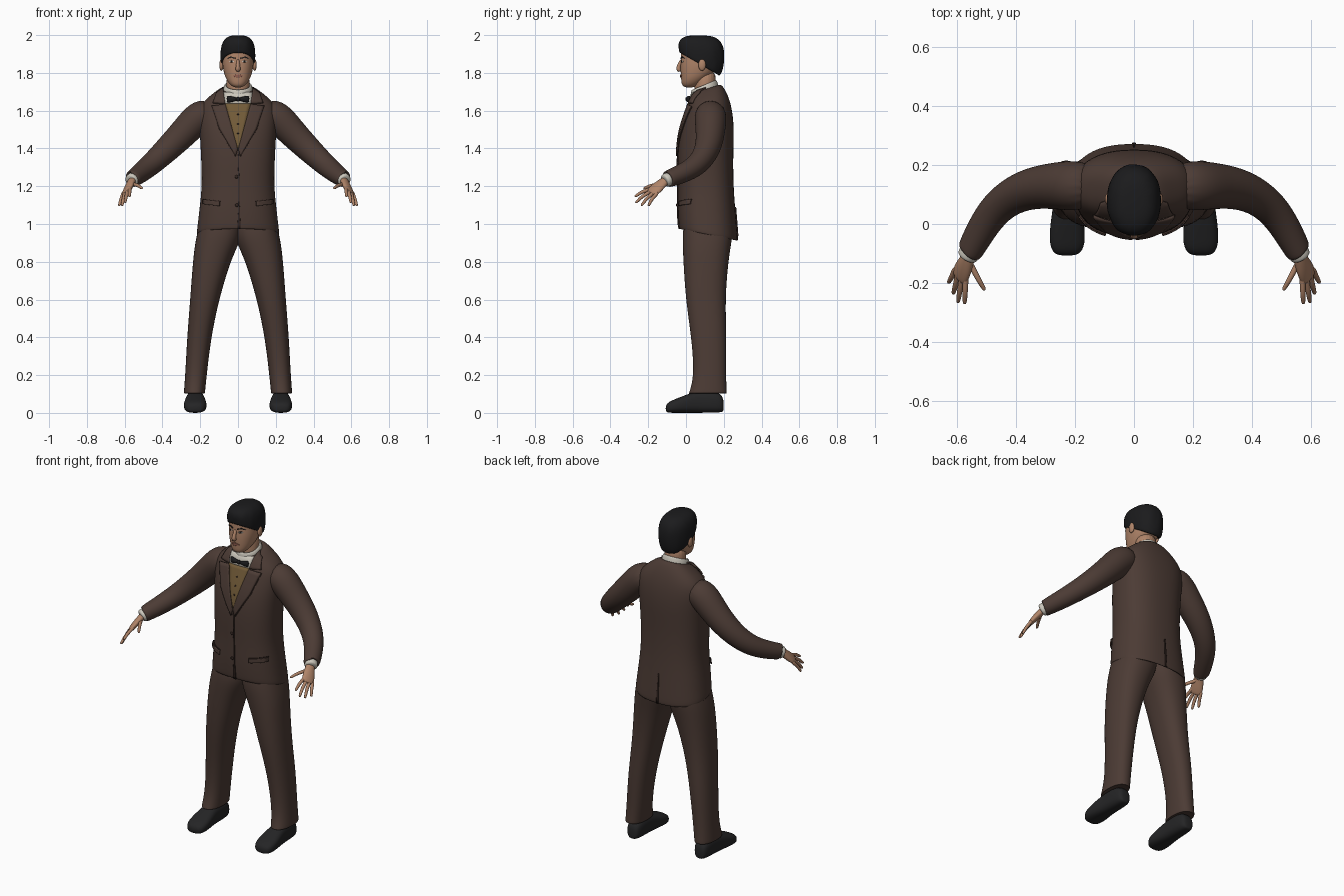
import bpy, bmesh, random
from math import cos, sin, pi, copysign
from mathutils import Vector
from mathutils.bvhtree import BVHTree

random.seed(4)
cube = bpy.data.objects.get("Cube")
if cube:
    bpy.data.objects.remove(cube, do_unlink=True)


def material(name, *rgb):
    m = bpy.data.materials.new(name)
    m.use_nodes = True
    m.diffuse_color = (*rgb, 1)
    m.node_tree.nodes["Principled BSDF"].inputs["Base Color"].default_value = (*rgb, 1)
    return m


suit = material("brown suit", .072, .044, .035)
seam = material("dark brown seam", .035, .02, .016)
skin = material("skin", .43, .23, .14)
black = material("hair black", .011, .011, .012)
leather = material("shoe leather", .018, .018, .019)
white = material("shirt white", .6, .57, .5)
gold = material("waistcoat tan", .17, .105, .04)
lip = material("lip", .3, .12, .085)


def finish(name, bm, mat, mirror=False, subdiv=2, thick=0):
    """Turn a bmesh into a smooth object with its modifiers."""
    bmesh.ops.recalc_face_normals(bm, faces=bm.faces)
    mesh = bpy.data.meshes.new(name)
    bm.to_mesh(mesh)
    bm.free()
    mesh.materials.append(mat)
    for p in mesh.polygons:
        p.use_smooth = True
    ob = bpy.data.objects.new(name, mesh)
    bpy.context.collection.objects.link(ob)
    if mirror:
        ob.modifiers.new("mirror", 'MIRROR').use_clip = False
    if subdiv:
        s = ob.modifiers.new("smooth", 'SUBSURF')
        s.levels = s.render_levels = subdiv
    if thick:
        s = ob.modifiers.new("thickness", 'SOLIDIFY')
        s.thickness, s.offset = thick, 0
    return ob


def loft(name, rings, mat, mirror=False, power=2, sides=20, caps=(True, True), jitter=0):
    """Skin a row of superellipse rings, each (centre, u axis, v axis)."""
    bm = bmesh.new()
    rows = []
    for c, u, v in rings:
        row = []
        for i in range(sides):
            a = 2 * pi * i / sides
            cu, cv = [copysign(abs(t) ** (2 / power), t) for t in (cos(a), sin(a))]
            k = 1 + random.uniform(-jitter, jitter)
            row.append(bm.verts.new(c + (u * cu + v * cv) * k))
        rows.append(row)
    for a, b in zip(rows, rows[1:]):
        for i in range(sides):
            j = (i + 1) % sides
            bm.faces.new((a[i], a[j], b[j], b[i]))
    for row, cap in zip((rows[0], rows[-1]), caps):
        if cap:
            bm.faces.new(row)
    return finish(name, bm, mat, mirror)


def level(x0, x1, y0, y1, zf, zb=None):
    """Ring lying flat, or tilted from front height zf to back height zb."""
    zb = zf if zb is None else zb
    return (Vector((x0 + x1, y0 + y1, zf + zb)) / 2, Vector((x1 - x0, 0, 0)) / 2,
            Vector((0, y1 - y0, zb - zf)) / 2)


def upright(y, x0, x1, z0, z1):
    """Ring standing across the y axis."""
    return (Vector(((x0 + x1) / 2, y, (z0 + z1) / 2)), Vector((x1 - x0, 0, 0)) / 2,
            Vector((0, 0, z1 - z0)) / 2)


def tube(name, pts, mat, mirror=True, side=None, sides=16):
    """Tube along points (x, y, z, u radius, v radius)."""
    cos_ = [Vector(p[:3]) for p in pts]
    rings = []
    for i, p in enumerate(pts):
        d = (cos_[min(i + 1, len(pts) - 1)] - cos_[max(i - 1, 0)]).normalized()
        u = (Vector(side) if side else d.cross(Vector((0, 0, 1)))).normalized()
        rings.append((cos_[i], u * p[3], u.cross(d).normalized() * p[-1]))
    return loft(name, rings, mat, mirror, sides=sides)


def blob(name, centre, radii, mat, mirror=False):
    bm = bmesh.new()
    bmesh.ops.create_uvsphere(bm, u_segments=16, v_segments=10, radius=1)
    for v in bm.verts:
        v.co = Vector(centre) + v.co * Vector(radii)
    return finish(name, bm, mat, mirror, 0)


def surface(ob):
    bpy.context.view_layer.update()
    return BVHTree.FromObject(ob, bpy.context.evaluated_depsgraph_get())


def patch(name, tree, left, right, mat, mirror=False, lift=.003, thick=.006, facing=-1, n=6):
    """Thin plate between two (x, z) edges, laid on a surface."""
    bm = bmesh.new()
    rows = []
    for s in range((len(left) - 1) * n + 1):
        k = min(s // n, len(left) - 2)
        t = s / n - k
        a, b = [Vector(e[k]).lerp(Vector(e[k + 1]), t) for e in (left, right)]
        row = []
        for i in range(n + 1):
            x, z = a.lerp(b, i / n)
            hit, normal, _, _ = tree.ray_cast(Vector((x, facing, z)), Vector((0, -facing, 0)))
            if hit is None:
                hit, normal, _, _ = tree.find_nearest(Vector((x, 0, z)))
            if normal.y * facing < 0:
                normal = -normal
            row.append(bm.verts.new(hit + normal * lift))
        rows.append(row)
    for a, b in zip(rows, rows[1:]):
        for i in range(n):
            bm.faces.new((a[i], a[i + 1], b[i + 1], b[i]))
    return finish(name, bm, mat, mirror, 0, thick)


# Jacket body, hem folded inwards and longer at the back
body = [(.20, -.02, .25, .985, .93), (.222, -.036, .275, .965, .9), (.217, -.04, .272, 1.0, .95),
        (.205, -.045, .262, 1.09, 1.07), (.191, -.042, .252, 1.2, 1.2), (.196, -.047, .25, 1.35, 1.35),
        (.203, -.036, .255, 1.48, 1.48), (.21, -.008, .25, 1.57, 1.57), (.2, .012, .237, 1.63, 1.64),
        (.14, .024, .215, 1.67, 1.7), (.085, .035, .185, 1.7, 1.745), (.065, .05, .165, 1.69, 1.73)]
jacket = loft("jacket_body", [level(-w, w, *r) for w, *r in body], suit, power=2.4, sides=28, caps=(False, True))

# Sleeves, cuffs and hands
tube("jacket_sleeves", [(.13, .13, 1.6, .075), (.21, .13, 1.57, .088), (.275, .13, 1.495, .08),
                        (.37, .12, 1.4, .071), (.465, .065, 1.31, .06), (.525, -.03, 1.262, .052),
                        (.556, -.09, 1.24, .046), (.562, -.1, 1.236, .044), (.558, -.092, 1.239, .034)], suit)
tube("shirt_cuffs", [(.545, -.075, 1.245, .036), (.562, -.104, 1.233, .037), (.569, -.116, 1.226, .036)], white)
across = (.6, .7, -.42)
tube("palms", [(.553, -.09, 1.243, .024, .02), (.565, -.12, 1.222, .027, .02), (.578, -.148, 1.197, .036, .019),
               (.59, -.175, 1.172, .037, .015), (.596, -.187, 1.16, .033, .01)], skin, side=across)
fingers = {"index": ((.572, -.195, 1.182), (.575, -.272, 1.145)), "middle": ((.586, -.19, 1.17), (.598, -.268, 1.112)),
           "ring": ((.599, -.177, 1.16), (.614, -.238, 1.096)), "little": ((.61, -.16, 1.154), (.63, -.2, 1.095)),
           "thumb": ((.553, -.14, 1.21), (.506, -.226, 1.188))}
for label, (root, tip) in fingers.items():
    a, b = Vector(root), Vector(tip)
    mid = a.lerp(b, .5) + Vector((0, -.003, .006))
    start = a + (a - b) * .25
    tube(label + "_fingers", [(*start, .010), (*a, .0105), (*mid, .0095), (*b.lerp(a, .12), .008), (*b, .005)],
         skin, sides=10)

# Trousers and shoes
leg = [(0, .19, 0, .23, 1.06), (-.025, .215, -.02, .25, .96), (-.004, .23, -.019, .24, .89),
       (.04, .24, -.015, .225, .8), (.1, .254, -.003, .208, .6), (.142, .27, .028, .216, .4),
       (.165, .28, .043, .212, .2), (.174, .287, .018, .217, .112), (.174, .287, .012, .217, .1),
       (.19, .27, .03, .2, .11)]
loft("trouser_legs", [level(*r) for r in leg], suit, True, power=2.3)
shoe = [(.2, .205, .245, .01, .06), (.19, .185, .265, .003, .1), (.14, .177, .272, 0, .118), (.06, .177, .275, 0, .117),
        (.01, .17, .283, 0, .1), (-.05, .164, .289, 0, .076), (-.09, .173, .281, 0, .06), (-.108, .195, .26, .006, .04)]
loft("shoes", [upright(*r) for r in shoe], leather, True, power=2.7)

# Neck, head and hair
loft("neck", [level(-w, w, y0, y1, z) for w, y0, y1, z in
              [(.065, .05, .16, 1.64), (.06, .045, .155, 1.72), (.064, .04, .165, 1.82)]], skin)
skull = [(.022, -.008, .04, 1.722), (.044, -.024, .07, 1.738), (.064, -.026, .11, 1.768), (.075, -.029, .15, 1.8),
         (.083, -.03, .17, 1.84), (.084, -.027, .18, 1.88), (.083, -.027, .185, 1.92), (.07, -.01, .17, 1.96),
         (.035, .03, .13, 1.98)]
head = loft("head", [level(-w, w, *r) for w, *r in skull], skin, power=2.2, sides=24)
locks = [(.07, -.01, .16, 1.915, 1.8), (.088, -.035, .18, 1.9, 1.775), (.092, -.039, .197, 1.925, 1.825),
         (.093, -.041, .204, 1.95, 1.885), (.085, -.034, .2, 1.975, 1.94), (.066, -.01, .178, 1.993, 1.977),
         (.035, .035, .135, 2.0, 1.998)]
loft("hair", [level(-w, w, *r) for w, *r in locks], black, power=2.2, sides=36, caps=(False, True), jitter=.02)
blob("ears", (.088, .085, 1.842), (.011, .02, .031), skin, True)

# Face
tube("nose", [(0, -.022, 1.873, .008), (0, -.034, 1.845, .0095), (0, -.043, 1.822, .014), (0, -.03, 1.808, .012)],
     skin, False, side=(1, 0, 0))
face = surface(head)
patch("eye_whites", face, [(.02, 1.862), (.033, 1.867), (.046, 1.861)],
      [(.02, 1.859), (.033, 1.855), (.046, 1.858)], white, True, .001, .002)
patch("irises", face, [(.028, 1.866), (.038, 1.866)], [(.028, 1.856), (.038, 1.856)], black, True, .002, .002)
patch("eyebrows", face, [(.014, 1.88), (.036, 1.887), (.056, 1.877)],
      [(.014, 1.874), (.036, 1.881), (.056, 1.875)], black, True, .002, .004)
patch("lips", face, [(-.026, 1.785), (-.008, 1.792), (.008, 1.792), (.026, 1.785)],
      [(-.026, 1.784), (-.008, 1.776), (.008, 1.776), (.026, 1.784)], lip, False, .002, .005)

# Shirt collar and bow tie
loft("shirt_collar", [level(-w, w, *r) for w, *r in
                      [(.085, .025, .18, 1.64, 1.7), (.078, .024, .168, 1.695, 1.752), (.07, .03, .16, 1.715, 1.766),
                       (.06, .044, .15, 1.705, 1.755)]], white, caps=(False, False))
tube("bow_wings", [(.003, .012, 1.661, .008, .008), (.02, .01, 1.661, .011, .012), (.045, .013, 1.661, .012, .019),
                   (.06, .018, 1.661, .008, .019)], black)
blob("bow_knot", (0, .008, 1.661), (.011, .012, .012), black)

# Waistcoat opening, lapels, pockets and buttons
chest = surface(jacket)
patch("waistcoat", chest, [(-.068, 1.637), (-.036, 1.52), (-.002, 1.4)],
      [(.068, 1.637), (.036, 1.52), (.002, 1.4)], gold)
patch("shirt_front", chest, [(-.08, 1.695), (-.068, 1.637)], [(.08, 1.695), (.068, 1.637)], white)
patch("collar_flaps", chest, [(.078, 1.715), (.066, 1.635)], [(.11, 1.69), (.13, 1.638)], suit, True, .006, .009)
patch("lapels", chest, [(.066, 1.632), (.035, 1.52), (.001, 1.395)],
      [(.135, 1.622), (.095, 1.5), (.012, 1.36)], suit, True, .007, .009)
patch("lapel_edges", chest, [(.132, 1.622), (.092, 1.5), (.01, 1.36)],
      [(.138, 1.62), (.098, 1.498), (.015, 1.357)], seam, True, .003, .005)
patch("front_edge", chest, [(0, 1.37), (.004, 1.1), (-.004, .975)], [(.005, 1.37), (.009, 1.1), (.014, .975)], seam)
patch("pocket_flaps", chest, [(.095, 1.118), (.18, 1.128)], [(.095, 1.095), (.18, 1.105)], suit, True, .006, .008)
patch("pocket_seams", chest, [(.094, 1.122), (.181, 1.132)], [(.094, 1.117), (.181, 1.127)], seam, True)
patch("back_vent", chest, [(-.002, 1.09), (-.006, .915)], [(.002, 1.09), (.006, .915)], seam, facing=1)
for label, z, x, mat in (("upper_coat", 1.25, -.008, seam), ("lower_coat", 1.1, -.006, seam),
                         ("upper_waistcoat", 1.58, 0, seam), ("middle_waistcoat", 1.53, 0, seam),
                         ("lower_waistcoat", 1.48, 0, seam)):
    spot = chest.ray_cast(Vector((x, -1, z)), Vector((0, 1, 0)))[0]
    size = .009 if "coat" in label and "waist" not in label else .005
    blob(label + "_button", spot + Vector((0, -.005, 0)), (size, .005, size), mat)
